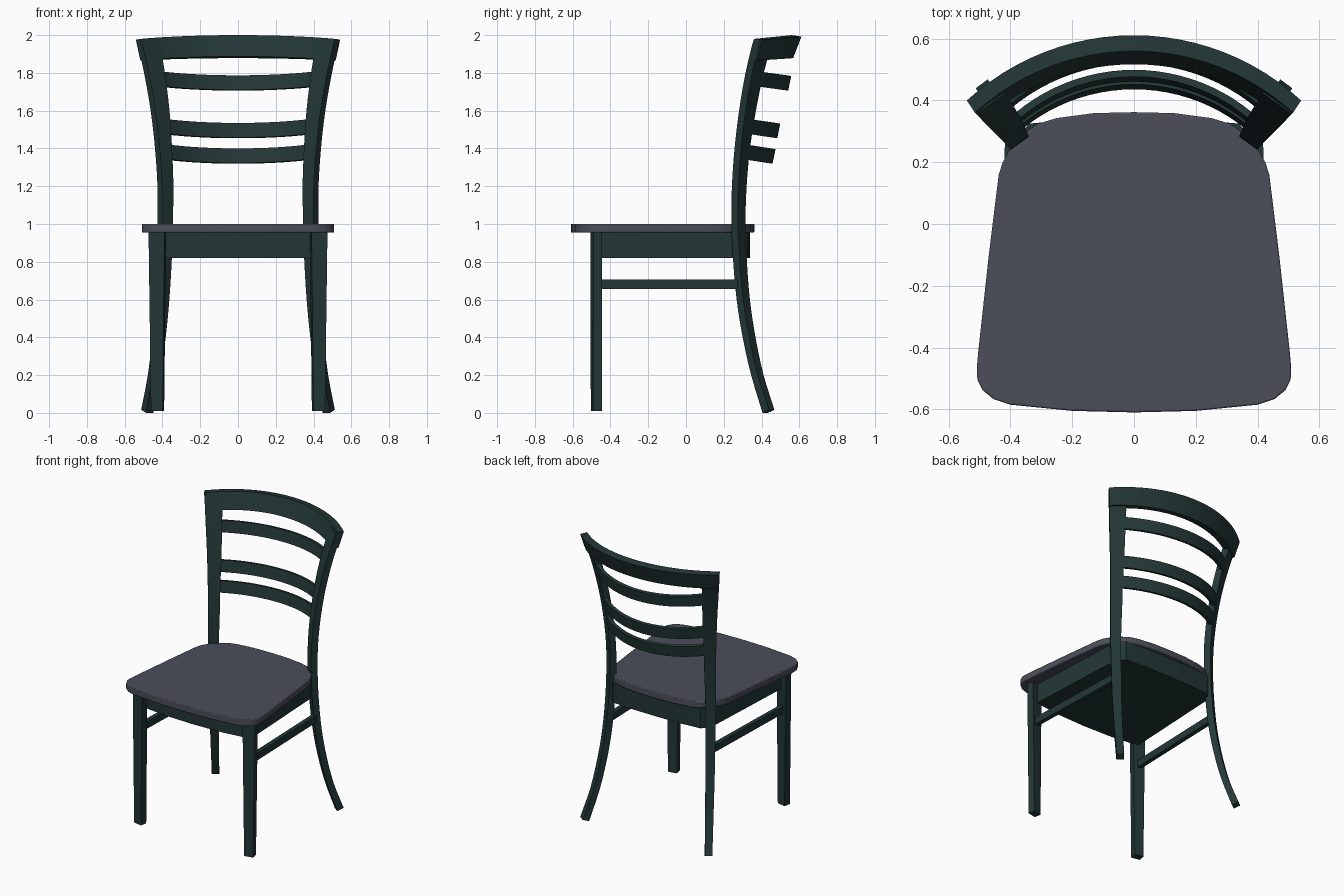
import bpy
import bmesh
import math
from mathutils import Vector

cube = bpy.data.objects.get("Cube")
if cube:
    bpy.data.objects.remove(cube, do_unlink=True)


def make_material(name, rgb):
    mat = bpy.data.materials.new(name)
    mat.use_nodes = True
    color = (*rgb, 1.0)
    mat.diffuse_color = color
    mat.node_tree.nodes["Principled BSDF"].inputs["Base Color"].default_value = color
    return mat


green = make_material("dark green paint", (0.017, 0.038, 0.037))
grey = make_material("slate grey seat", (0.072, 0.077, 0.102))


def loft(name, rings, mat):
    """Skin a list of equal-sized rings into a closed solid."""
    bm = bmesh.new()
    loops = [[bm.verts.new(p) for p in ring] for ring in rings]
    n = len(loops[0])
    for a, b in zip(loops, loops[1:]):
        for i in range(n):
            j = (i + 1) % n
            bm.faces.new((a[i], a[j], b[j], b[i]))
    bm.faces.new(loops[0][::-1])
    bm.faces.new(loops[-1])
    bmesh.ops.recalc_face_normals(bm, faces=bm.faces)
    mesh = bpy.data.meshes.new(name)
    bm.to_mesh(mesh)
    bm.free()
    mesh.materials.append(mat)
    obj = bpy.data.objects.new(name, mesh)
    bpy.context.collection.objects.link(obj)
    bpy.ops.object.select_all(action="DESELECT")
    obj.select_set(True)
    bpy.context.view_layer.objects.active = obj
    bpy.ops.object.shade_smooth_by_angle(angle=math.radians(30))
    return obj


def both_sides(name, rings, mat):
    for side, s in (("left", 1), ("right", -1)):
        loft(f"{side}_{name}", [[(s * x, y, z) for x, y, z in r] for r in rings], mat)


def slab(name, half, z0, z1, mat):
    """Extrude a half outline, mirrored across x, between two heights."""
    outline = half + [(-x, y) for x, y in reversed(half) if x > 0]
    return loft(name, [[(x, y, z) for x, y in outline] for z in (z0, z1)], mat)


def arc_bar(name, corners, mat, steps=24):
    """Bar whose edges are circular arcs: (end x, end y, mid y, end z, mid z)."""
    rings = []
    for k in range(steps + 1):
        t = 2 * k / steps - 1
        ring = []
        for xe, ye, ym, ze, zm in corners:
            sag = ym - ye
            radius = (xe * xe + sag * sag) / (2 * sag)
            ang = t * math.asin(xe / radius)
            drop = radius * (1 - math.cos(ang))
            ring.append((radius * math.sin(ang), ym - drop, zm + (ze - zm) * drop / sag))
        rings.append(ring)
    return loft(name, rings, mat)


def smooth_path(points, sub=3):
    """Catmull-Rom resampling of a short list of stations."""
    pts = [Vector(p) for p in points]
    pts = [2 * pts[0] - pts[1]] + pts + [2 * pts[-1] - pts[-2]]
    out = []
    for a, b, c, d in zip(pts, pts[1:], pts[2:], pts[3:]):
        for k in range(sub):
            t = k / sub
            out.append(0.5 * (2 * b + (c - a) * t + (2 * a - 5 * b + 4 * c - d) * t * t
                              + (3 * b - a - 3 * c + d) * t ** 3))
    return out + [pts[-2]]


# Seat
seat_half = [(0, -.61), (.2, -.605), (.4, -.585), (.455, -.567), (.49, -.538),
             (.507, -.505), (.509, -.47), (.505, -.42), (.47, -.1), (.438, .16),
             (.425, .2), (.4, .245), (.36, .29), (.31, .325), (.25, .343),
             (.13, .359), (0, .362)]
seat = slab("seat", seat_half, .955, 1.0, grey)
bevel = seat.modifiers.new("soft edge", "BEVEL")
bevel.width = .005
bevel.segments = 2
bevel.limit_method = "ANGLE"
bevel.angle_limit = math.radians(60)

# Apron under the seat
apron_half = [(0, -.492), (.22, -.485), (.42, -.46), (.385, .27), (.34, .325),
              (.2, .337), (0, .34)]
slab("seat_apron", apron_half, .82, .956, green)

# Back posts: curved legs that continue up as the backrest uprights
# stations: x, y, z of the front outer corner, then width
stations = [(.487, .405, 0, .048), (.452, .345, .2, .052), (.428, .3, .4, .056),
            (.412, .268, .6, .06), (.403, .25, .8, .064), (.4, .24, 1, .068),
            (.401, .243, 1.2, .073), (.414, .257, 1.4, .08),
            (.437, .281, 1.6, .092), (.472, .315, 1.8, .105), (.51, .356, 1.97, .116)]
across = Vector((-.81, .59, 0))
depth = Vector((.59, .81, 0)) * .043
post_rings = []
for s in smooth_path(stations):
    corner = Vector(s[:3])
    tilt = Vector((0, 0, .016 * max(0, 1 - s[2] / .2)))
    w = across * s[3]
    post_rings.append([corner, corner + w, corner + w + depth + tilt, corner + depth + tilt])
both_sides("back_post", post_rings, green)

# Front legs: tapered and turned slightly outward
turn = math.radians(11)
leg_rings = []
for z, cx, width, thick in ((.01, .426, .062, .047), (.96, .427, .086, .047)):
    ring = []
    for u, v in ((-1, -1), (1, -1), (1, 1), (-1, 1)):
        dx, dy = u * width / 2, v * thick / 2
        ring.append((cx + dx * math.cos(turn) - dy * math.sin(turn),
                     -.475 + dx * math.sin(turn) + dy * math.cos(turn), z))
    leg_rings.append(ring)
both_sides("front_leg", leg_rings, green)

# Side stretchers
both_sides("side_stretcher",
           [[(x + u, y, z) for u, z in ((-.015, .655), (.015, .655), (.015, .705), (-.015, .705))]
            for x, y in ((.425, -.47), (.402, .295))], green)

# Top rail of the backrest
arc_bar("top_rail", [(.515, .36, .56, 1.98, 2.0), (.541, .4, .611, 1.976, 1.992),
                     (.517, .375, .567, 1.865, 1.878), (.49, .336, .517, 1.868, 1.888)], green)

# Curved slats: end x, end y, mid y of the top front edge, mid height of the top
slats = {"upper_slat": (.432, .36, .535, 1.787),
         "middle_slat": (.402, .313, .477, 1.535),
         "lower_slat": (.393, .296, .452, 1.4)}
for name, (xe, ye, ym, z) in slats.items():
    corners = []
    for back, low in ((0, 0), (1, 0), (1, 1), (0, 1)):
        shift = .022 * back - .016 * low
        zm = z - .077 * low - .004 * back
        corners.append((xe + .01 * back, ye + shift, ym + shift, zm + .024, zm))
    arc_bar(name, corners, green)
